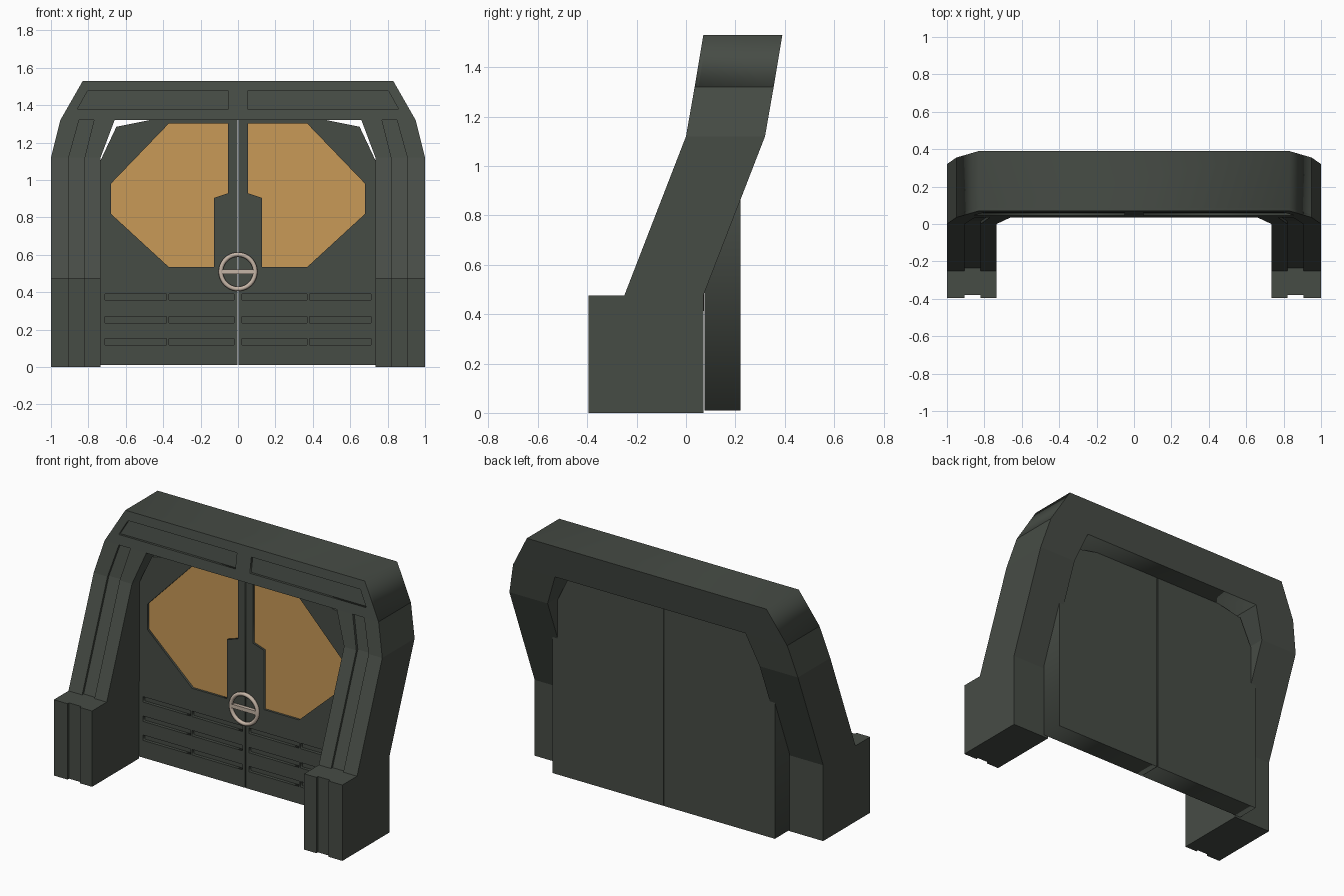
import bpy, bmesh, math
from mathutils import Vector

if "Cube" in bpy.data.objects:
    bpy.data.objects.remove(bpy.data.objects["Cube"])


def material(name, rgb):
    m = bpy.data.materials.new(name)
    m.diffuse_color = (*rgb, 1)
    m.use_nodes = True
    m.node_tree.nodes["Principled BSDF"].inputs["Base Color"].default_value = m.diffuse_color
    return m


GREY = material("dark green grey", (0.062, 0.072, 0.060))
AMBER = material("amber", (0.58, 0.32, 0.095))
METAL = material("pale metal", (0.56, 0.46, 0.38))


def finish(name, bm, mat):
    bmesh.ops.remove_doubles(bm, verts=bm.verts, dist=1e-5)
    bmesh.ops.recalc_face_normals(bm, faces=bm.faces)
    me = bpy.data.meshes.new(name)
    bm.to_mesh(me)
    bm.free()
    me.materials.append(mat)
    ob = bpy.data.objects.new(name, me)
    bpy.context.collection.objects.link(ob)
    return ob


def plate(name, outline, holes, y0, y1, mat, lean=None):
    """Upright plate with cut-outs, drawn in (x, z), from y0 to y1."""
    cu = bpy.data.curves.new(name + "_curve", 'CURVE')
    cu.dimensions = '2D'
    cu.fill_mode = 'BOTH'
    cu.extrude = (y1 - y0) / 2
    for loop in [outline] + holes:
        sp = cu.splines.new('POLY')
        sp.points.add(len(loop) - 1)
        for p, (x, z) in zip(sp.points, loop):
            p.co = (x, z, 0, 1)
        sp.use_cyclic_u = True
    tmp = bpy.data.objects.new(name + "_tmp", cu)
    bpy.context.collection.objects.link(tmp)
    dg = bpy.context.evaluated_depsgraph_get()
    me = bpy.data.meshes.new_from_object(tmp.evaluated_get(dg))
    bm = bmesh.new()
    bm.from_mesh(me)
    bpy.data.objects.remove(tmp)
    for v in bm.verts:
        x, z, d = v.co
        v.co = Vector((x, (y0 + y1) / 2 - d + (lean(z) if lean else 0), z))
    return finish(name, bm, mat)


def flip(loop, s):
    return [(x * s, z) for x, z in loop]


def rect(x0, x1, z0, z1):
    return [(x0, z0), (x1, z0), (x1, z1), (x0, z1)]


# Leaning side posts with a groove down the front
STRAIGHT = (1.0, 0.905, 0.82, 0.735)
STATIONS = [  # z, front y, back y, x columns
    (0.0, -0.395, 0.07, STRAIGHT),
    (0.475, -0.395, 0.07, STRAIGHT),
    (0.475, -0.25, 0.07, STRAIGHT),
    (1.12, 0.0, 0.32, STRAIGHT),
    (1.32, 0.035, 0.355, (0.95, 0.85, 0.77, 0.66)),
]
GROOVE = 0.015


def post(name, s):
    bm = bmesh.new()
    rings = []
    for z, f, b, (o, g1, g2, i) in STATIONS:
        sec = [(o, f), (g1, f), (g1, f + GROOVE), (g2, f + GROOVE),
               (g2, f), (i, f), (i, b), (o, b)]
        rings.append([bm.verts.new((x * s, y, z)) for x, y in sec])
    for r0, r1 in zip(rings, rings[1:]):
        for k in range(8):
            n = (k + 1) % 8
            bm.faces.new((r0[k], r0[n], r1[n], r1[k]))
    bm.faces.new(rings[0])
    bm.faces.new(rings[-1])
    return finish(name, bm, GREY)


# Top beam with two recessed panels
beam = [(-0.95, 1.32), (0.95, 1.32), (0.83, 1.53), (-0.83, 1.53)]
panel = [(0.05, 1.38), (0.858, 1.38), (0.805, 1.475), (0.05, 1.475)]


def lean(z):
    return 0.035 + (z - 1.32) / 6


plate("top_beam_face", beam, [panel, flip(panel, -1)], 0, 0.015, GREY, lean)
plate("top_beam", beam, [], 0.015, 0.32, GREY, lean)

# Double doors: cut front skin, solid back, amber window panes
DOOR_Y, SKIN = 0.075, 0.02
door = [(0.003, 0.01), (0.77, 0.01), (0.77, 1.02), (0.735, 1.105),
        (0.65, 1.285), (0.40, 1.335), (0.003, 1.335)]
window = [(0.68, 0.98), (0.68, 0.82), (0.37, 0.535), (0.128, 0.535),
          (0.128, 0.905), (0.053, 0.93), (0.053, 1.302), (0.37, 1.302)]
slots = [rect(a, b, z, z + 0.034) for z in (0.118, 0.237, 0.358)
         for a, b in ((0.022, 0.37), (0.382, 0.71))]

for side, s in (("left", -1), ("right", 1)):
    post(side + "_post", s)
    d = flip(door, s)
    plate(side + "_door_face", d, [flip(h, s) for h in [window] + slots],
          DOOR_Y, DOOR_Y + SKIN, GREY)
    plate(side + "_door", d, [], DOOR_Y + SKIN, 0.22, GREY)
    plate(side + "_window", flip(window, s), [],
          DOOR_Y + SKIN - 0.006, DOOR_Y + SKIN, AMBER)

# Round door handle with a crossbar
bpy.ops.mesh.primitive_torus_add(
    location=(0, 0.062, 0.51), rotation=(math.pi / 2, 0, 0),
    major_radius=0.092, minor_radius=0.012, major_segments=40, minor_segments=10)
ring = bpy.context.object
ring.name = "handle_ring"
ring.data.materials.append(METAL)
bpy.ops.object.shade_smooth()
plate("handle_bar", rect(-0.09, 0.09, 0.498, 0.522), [], 0.053, 0.075, METAL)
